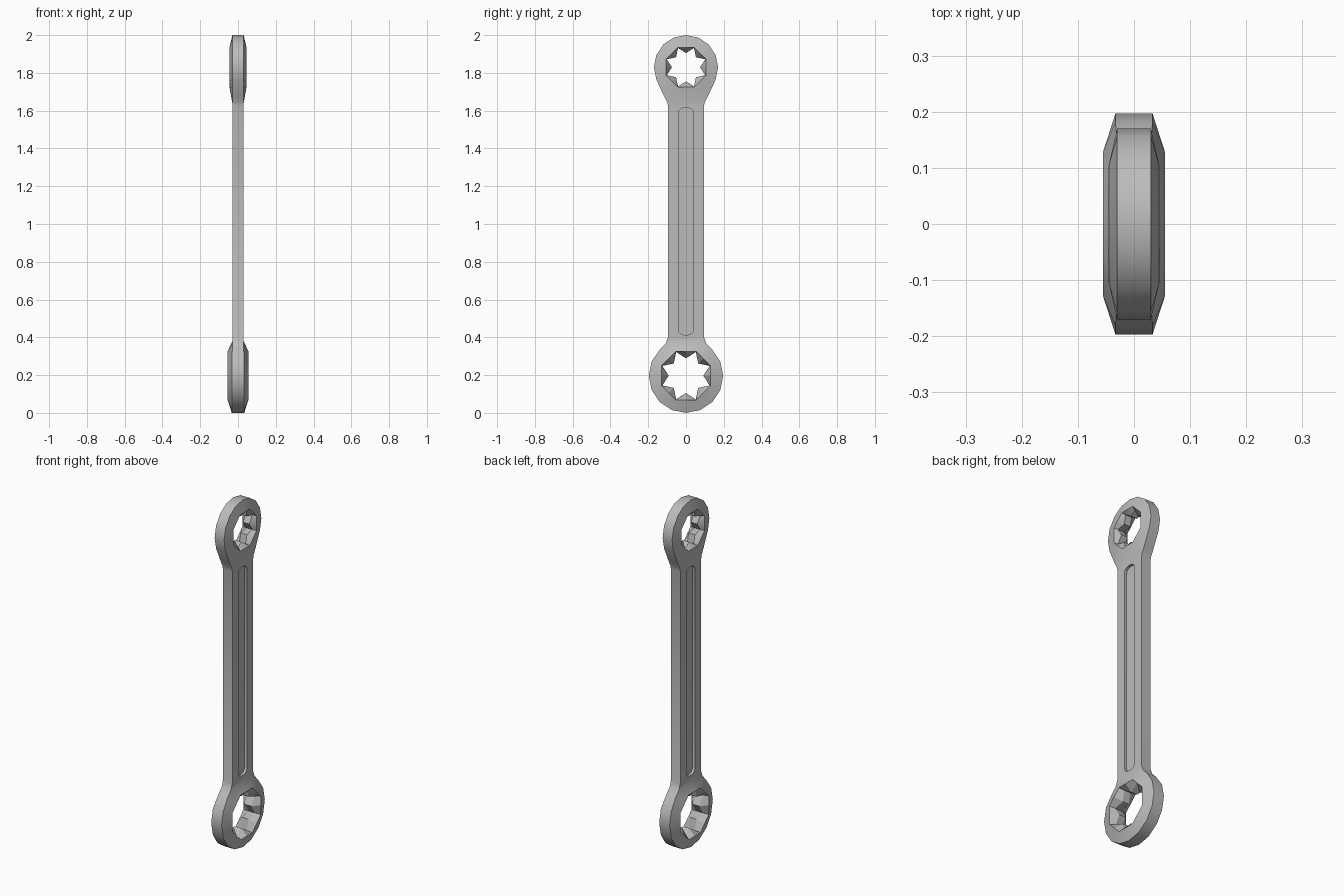
import bpy, bmesh
from math import sin, cos, pi

if "Cube" in bpy.data.objects:
    bpy.data.objects.remove(bpy.data.objects["Cube"], do_unlink=True)

SIDES = 16
STEP = 2 * pi / SIDES
SHAFT_X, SHAFT_Y = 0.03, 0.095

steel = bpy.data.materials.new("grey steel")
steel.use_nodes = True
colour = (0.5, 0.5, 0.5, 1)
steel.diffuse_color = colour
steel.node_tree.nodes["Principled BSDF"].inputs["Base Color"].default_value = colour

bm = bmesh.new()


def face(*points):
    return bm.faces.new([bm.verts.new(p) for p in points])


def loft(a, b, skip=()):
    """Quads between two closed loops of equal length."""
    n = len(a)
    for i in range(n):
        if i not in skip:
            j = (i + 1) % n
            face(a[i], a[j], b[j], b[i])


def at_x(points, x):
    return [(x, y, z) for y, z in points]


def head(centre, toward, radius, hole, hole_x, rim_x, neck, join_z, join_mid):
    """Half of a ring head with a toothed socket and a neck to the shaft."""
    def ring(r_even, r_odd):
        return [((r_odd if k % 2 else r_even) * sin(k * STEP),
                 centre + toward * (r_odd if k % 2 else r_even) * cos(k * STEP))
                for k in range(SIDES)]

    corner = hole / cos(STEP)
    octagon = at_x(ring(hole, corner), hole_x)
    teeth = ring(hole * 0.71, corner * 0.97)
    outline = ring(radius, radius)
    rim = at_x(outline, rim_x)
    for k, (y, z) in enumerate(neck):
        for i, s in ((k, 1), (-k % SIDES, -1)):
            outline[i] = (s * y, z)
            rim[i] = (SHAFT_X, s * y, z)
    # socket walls, sloped face and outer rim
    loft(at_x(teeth, 0), at_x(teeth, 0.02))
    loft(at_x(teeth, 0.02), octagon)
    loft(octagon, rim)
    loft(rim, at_x(outline, 0), skip=(0, SIDES - 1))
    # neck into the shaft
    for s in (1, -1):
        y, z = neck[1]
        face((SHAFT_X, 0, neck[0][1]), (SHAFT_X, s * y, z),
             (SHAFT_X, s * SHAFT_Y, join_z), (SHAFT_X, 0, join_mid))
        face((SHAFT_X, s * y, z), (0, s * y, z),
             (0, s * SHAFT_Y, join_z), (SHAFT_X, s * SHAFT_Y, join_z))


def shaft(low, low_mid, high, high_mid, slot_low, slot_high):
    """Half of the bar with a rounded recess along its middle."""
    half, r, floor_x = 0.04, 0.03, 0.015
    arc = [i * pi / 6 for i in range(4)]
    lower = [(half - r + r * sin(a), slot_low + r - r * cos(a)) for a in arc]
    upper = [(y, slot_low + slot_high - z) for y, z in reversed(lower)]
    slot = [(0, slot_low)] + lower + upper + [(0, slot_high)]
    edge = ([(0, low_mid)] + [(SHAFT_Y, low)] * 4
            + [(SHAFT_Y, high)] * 4 + [(0, high_mid)])
    for s in (1, -1):
        inner = [(s * y, z) for y, z in slot]
        outer = [(s * y, z) for y, z in edge]
        top, deep = at_x(inner, SHAFT_X), at_x(inner, floor_x)
        border, seam = at_x(outer, SHAFT_X), at_x(outer, 0)
        last = len(slot) - 1
        loft(top, border, skip=(last,))
        loft(top, deep, skip=(last,))
        loft(border, seam, skip=(0, last - 1, last))
        face(*deep)


# large head, small head, bar
head(0.197, 1, 0.197, 0.129, 0.055, 0.033,
     [(0, 0.38), (0.107, 0.368), (0.138, 0.336)], 0.402, 0.395)
head(1.83, -1, 0.17, 0.105, 0.045, 0.03,
     [(0, 1.64), (0.1, 1.645), (0.118, 1.68)], 1.625, 1.625)
shaft(0.402, 0.395, 1.625, 1.625, 0.413, 1.615)

bmesh.ops.remove_doubles(bm, verts=bm.verts, dist=0.0005)
# mirror the half body to the other side
geom = bm.verts[:] + bm.edges[:] + bm.faces[:]
bmesh.ops.mirror(bm, geom=geom, axis="X", merge_dist=0.0005)
bmesh.ops.recalc_face_normals(bm, faces=bm.faces)

mesh = bpy.data.meshes.new("wrench_body")
bm.to_mesh(mesh)
bm.free()
mesh.materials.append(steel)
body = bpy.data.objects.new("wrench_body", mesh)
bpy.context.collection.objects.link(body)

bpy.ops.object.select_all(action="DESELECT")
body.select_set(True)
bpy.context.view_layer.objects.active = body
bpy.ops.object.shade_smooth_by_angle(angle=pi / 6)
